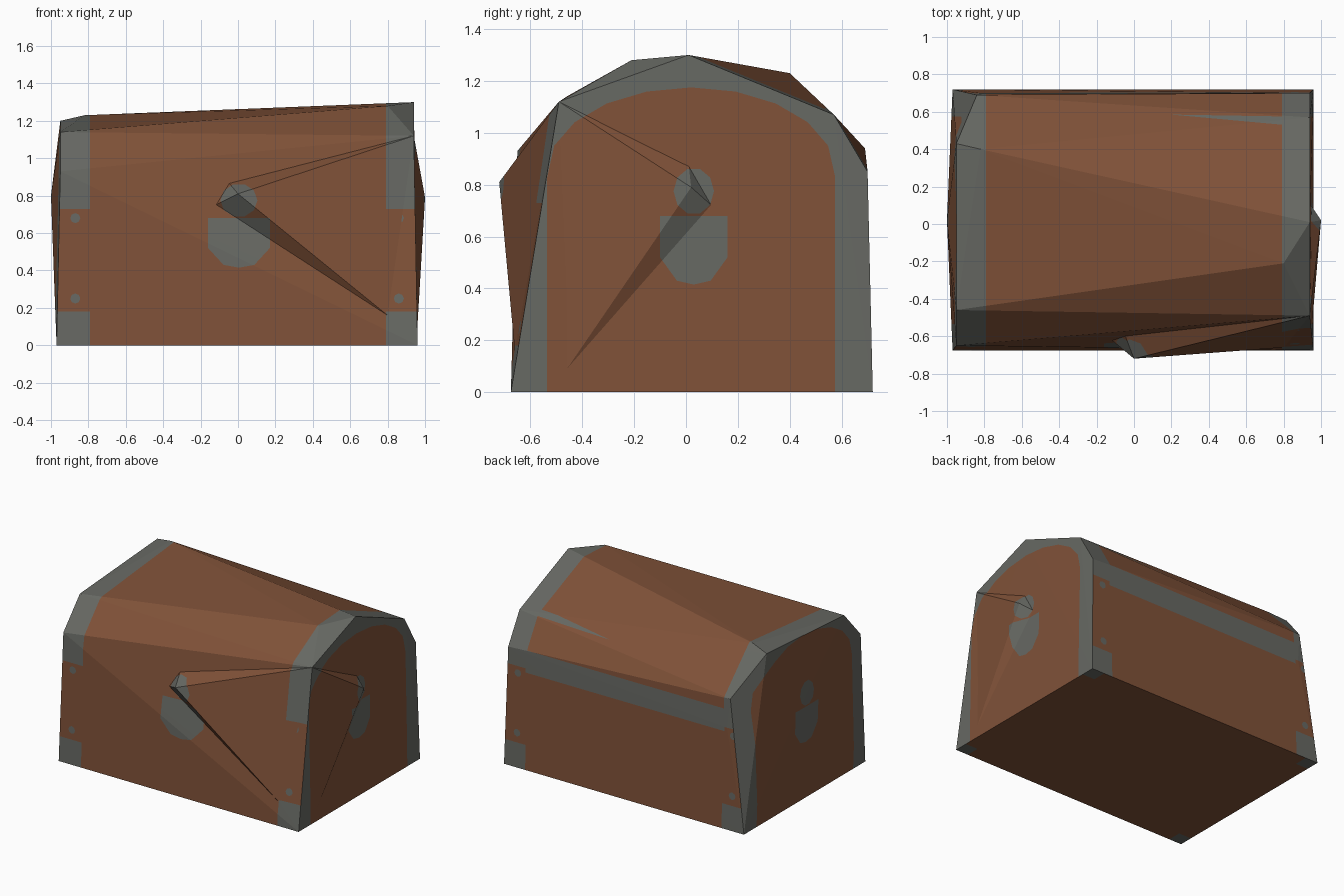
import bpy, bmesh, math
from mathutils import Vector

if "Cube" in bpy.data.objects:
    bpy.data.objects.remove(bpy.data.objects["Cube"])


def material(name, rgb):
    m = bpy.data.materials.new(name)
    m.diffuse_color = (*rgb, 1)
    m.use_nodes = True
    m.node_tree.nodes["Principled BSDF"].inputs["Base Color"].default_value = m.diffuse_color
    return m


MATS = [material("brown_wood", (0.216, 0.084, 0.040)),
        material("grey_iron", (0.135, 0.14, 0.125))]
WOOD, IRON = 0, 1
XZ, YZ, XY = (0, 2), (1, 2), (0, 1)


# Face selectors by direction
def shell(n): return abs(n.x) < 0.6 and n.z > -0.9
def front(n): return n.y < -0.3 and abs(n.x) < 0.6
def back(n): return n.y > 0.3 and abs(n.x) < 0.6
def top(n): return n.z > 0.3
def bottom(n): return n.z < -0.9
def ends(n): return abs(n.x) >= 0.6
def every(n): return True


def hull(points):
    bm = bmesh.new()
    for p in points:
        bm.verts.new(p)
    res = bmesh.ops.convex_hull(bm, input=bm.verts[:])
    inner = [v for v in bm.verts if not v.link_faces]
    bmesh.ops.delete(bm, geom=inner, context='VERTS')
    bmesh.ops.recalc_face_normals(bm, faces=bm.faces[:])
    return bm


def paint(bm, select, axes, poly, mat):
    """Cut a convex outline into the selected faces and colour its inside."""
    i, j = axes
    pts = [Vector(p) for p in poly]
    mid = sum(pts, Vector((0, 0))) / len(pts)
    planes = []

    def inside():
        bm.normal_update()
        found = []
        for f in bm.faces:
            c = f.calc_center_median()
            if select(f.normal) and all((c - o).dot(n) > 0 for o, n in planes):
                found.append(f)
        return found

    for a, b in zip(pts, pts[1:] + pts[:1]):
        d = (b - a).normalized()
        n2 = Vector((-d.y, d.x))
        if n2.dot(mid - a) < 0:
            n2 = -n2
        co, no = Vector((0, 0, 0)), Vector((0, 0, 0))
        co[i], co[j], no[i], no[j] = a.x, a.y, n2.x, n2.y
        faces = inside()
        geom = set(faces)
        for f in faces:
            geom.update(f.edges)
            geom.update(f.verts)
        if geom:
            bmesh.ops.bisect_plane(bm, geom=list(geom), dist=1e-5,
                                   plane_co=co, plane_no=no)
        planes.append((co, no))
    for f in inside():
        f.material_index = mat


def rect(u0, u1, v0, v1):
    return [(u0, v0), (u1, v0), (u1, v1), (u0, v1)]


def oval(cu, cv, ru, rv, n=10):
    return [(cu + ru * math.cos(math.tau * k / n),
             cv + rv * math.sin(math.tau * k / n)) for k in range(n)]


def paint_plate(bm, select, axes, c, w):
    # keyhole-like plate: round top and a shield below
    paint(bm, select, axes, oval(c, 0.775, w * 0.6, 0.09), IRON)
    paint(bm, select, axes, [(c - w, 0.68), (c + w, 0.68), (c + w, 0.52),
                             (c + w * 0.5, 0.43), (c, 0.415),
                             (c - w * 0.5, 0.43), (c - w, 0.52)], IRON)


def paint_bands(bm, select):
    # lid straps and lower corner brackets on both ends
    for u0, u1 in ((-1.1, -0.79), (0.79, 1.1)):
        paint(bm, select, XZ, rect(u0, u1, 0.73, 1.4), IRON)
        paint(bm, select, XZ, rect(u0, u1, -0.1, 0.18), IRON)


def paint_end(bm, select):
    # iron rim around an arched wooden panel, with the handle plate
    paint(bm, select, YZ, rect(-1, 1, -0.1, 1.4), IRON)
    arch = [(0.575, -0.05), (0.575, 0.83)]
    arch += [(0.02 + 0.555 * math.cos(math.pi * k / 10),
              0.85 + 0.325 * math.sin(math.pi * k / 10)) for k in range(1, 10)]
    arch += [(-0.535, 0.83), (-0.535, -0.05)]
    paint(bm, select, YZ, arch, WOOD)
    paint_plate(bm, select, YZ, 0.03, 0.13)


def finish(bm, name):
    me = bpy.data.meshes.new(name)
    for m in MATS:
        me.materials.append(m)
    bm.to_mesh(me)
    bm.free()
    ob = bpy.data.objects.new(name, me)
    bpy.context.collection.objects.link(ob)


shoulder = (0.94, -0.49, 1.12)      # front right lid corner
foot = (0.80, -0.66, 0.16)          # front right bracket corner

# Chest body with its crooked lid
body = hull([(-0.97, -0.675, 0), (0.96, -0.675, 0), (0.96, 0.72, 0), (-0.97, 0.72, 0),
             (-0.95, -0.65, 0.93), (-0.95, -0.46, 1.14), (-0.95, 0.43, 1.20),
             (-0.82, 0.40, 1.23), (-0.84, 0.69, 0.94), (-0.82, 0.70, 0.73),
             (0.94, 0.01, 1.30), (0.94, 0.57, 1.07), (0.94, 0.70, 0.85),
             shoulder, (0.80, -0.45, 1.14), (0.80, -0.21, 1.28),
             (-1.0, 0.02, 0.80), foot])
paint_end(body, ends)
paint_bands(body, shell)
paint(body, back, XZ, rect(-0.8, 0.8, 0.70, 0.86), IRON)
paint(body, top, XY, [(0.2, 0.585), (0.8, 0.53), (0.8, 0.575)], IRON)
for side in (front, back):
    for x in (-0.87, 0.86):
        for z in (0.25, 0.68):
            paint(body, side, XZ, oval(x, z, 0.027, 0.027, 8), IRON)
paint_plate(body, front, XZ, 0.005, 0.165)
for x in (-0.97, 0.96):
    for y in (-0.675, 0.72):
        paint(body, bottom, XY, rect(x - 0.1, x + 0.1, y - 0.1, y + 0.1), IRON)
finish(body, "chest_body")

# Lock ridge on the front
lock = hull([(0, -0.72, 0.81), (-0.12, -0.62, 0.75), (-0.05, -0.59, 0.87), shoulder, foot])
paint_bands(lock, every)
paint_plate(lock, every, XZ, 0.005, 0.165)
finish(lock, "lock_ridge")

# Handle ridge on the right end
handle = hull([(1.0, 0.02, 0.79), (0.94, 0.01, 0.88), (0.94, 0.11, 0.71),
               (0.955, -0.5, 0.03), shoulder])
paint_end(handle, every)
finish(handle, "handle_ridge")
